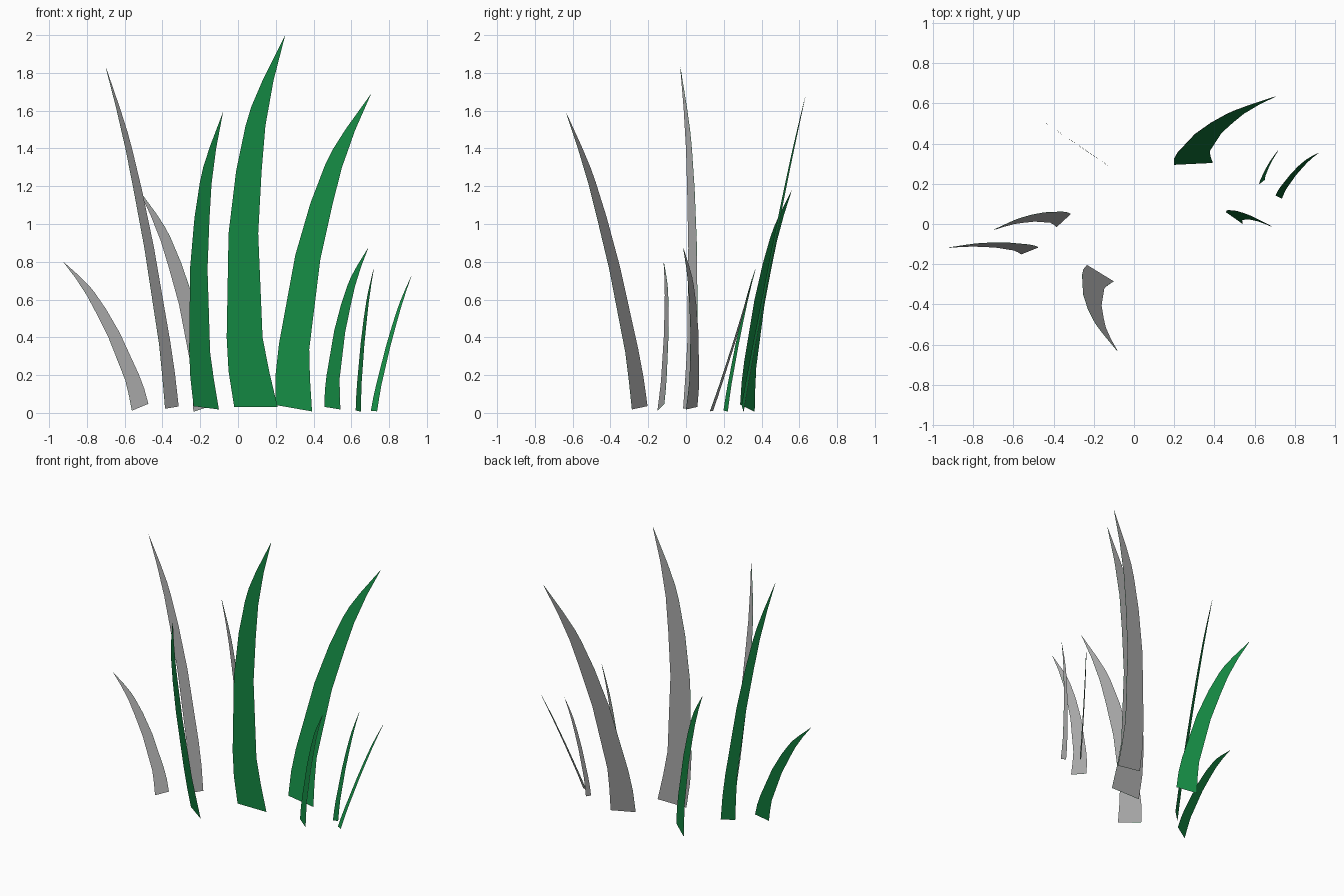
import bpy
from mathutils import Vector

cube = bpy.data.objects.get("Cube")
if cube:
    bpy.data.objects.remove(cube, do_unlink=True)


def make_material(name, rgb):
    mat = bpy.data.materials.new(name)
    mat.use_nodes = True
    mat.diffuse_color = (*rgb, 1)
    bsdf = next(n for n in mat.node_tree.nodes if n.type == 'BSDF_PRINCIPLED')
    bsdf.inputs["Base Color"].default_value = (*rgb, 1)
    return mat


green = make_material("grass green", (0.007, 0.245, 0.055))
gray = make_material("underside gray", (0.4, 0.4, 0.4))

# Shared blade profile: height, left edge, right edge; closed by a tip
ROWS = [(0.03, -0.02, 0.21), (0.22, -0.05, 0.165), (0.4, -0.06, 0.13),
        (0.95, -0.05, 0.107), (1.28, -0.01, 0.125), (1.52, 0.04, 0.145),
        (1.62, 0.07, 0.163), (1.76, 0.13, 0.188)]
TIP = (0.25, 2.0)
BASE_X, BASE_Z, BASE_WIDTH = 0.095, 0.03, 0.23
HALF_GAP = 0.001


def make_blade(name, base, tip, across, width):
    """Flat bent blade from base middle to tip; across points along its base."""
    base, tip, across = Vector(base), Vector(tip), Vector(across)
    length = (tip - base).length
    up = (tip - base).normalized()
    side = (across - up * across.dot(up)).normalized()
    normal = side.cross(up)

    # Scale the profile, then turn its chord onto the base-to-tip line
    sx = width / BASE_WIDTH
    lean = (TIP[0] - BASE_X) * sx
    rise = (length ** 2 - lean ** 2) ** 0.5
    sz = rise / (TIP[1] - BASE_Z)
    x_axis = (side * rise + up * lean) / length
    z_axis = (up * rise - side * lean) / length

    def place(x, z):
        return base + x_axis * (x - BASE_X) * sx + z_axis * (z - BASE_Z) * sz

    outline = [place(x, z) for z, left, right in ROWS for x in (left, right)]
    outline.append(place(*TIP))
    count = len(outline)

    faces = [(i, i + 1, i + 3, i + 2) for i in range(0, count - 3, 2)]
    faces.append((count - 3, count - 2, count - 1))
    verts = [p + normal * HALF_GAP for p in outline]
    verts += [p - normal * HALF_GAP for p in outline]
    backs = [tuple(i + count for i in reversed(f)) for f in faces]

    mesh = bpy.data.meshes.new(name)
    mesh.from_pydata(verts, [], faces + backs)
    mesh.materials.append(green)
    mesh.materials.append(gray)
    # Green upper side, gray underside
    for poly in mesh.polygons:
        poly.material_index = 0 if poly.normal.dot(normal) > 0 else 1
    obj = bpy.data.objects.new(name, mesh)
    bpy.context.scene.collection.objects.link(obj)


# Blades: name, base middle, tip, base direction, base width
BLADES = [
    ("center_blade", (0.095, 0.025, 0.03), (0.25, 0.025, 2.0), (1, 0, 0), 0.23),
    ("back_left_blade", (0.295, 0.3, 0.025), (0.705, 0.635, 1.69), (0.19, 0.01, -0.03), 0.197),
    ("front_blade", (-0.168, -0.245, 0.027), (-0.08, -0.635, 1.59), (0.13, -0.08, -0.015), 0.157),
    ("left_short_blade", (0.5, 0.03, 0.025), (0.69, -0.015, 0.875), (0.085, -0.06, -0.015), 0.103),
    ("left_thin_blade", (0.637, 0.21, 0.01), (0.72, 0.37, 0.77), (0.025, 0.02, -0.005), 0.035),
    ("left_outer_thin_blade", (0.72, 0.135, 0.01), (0.92, 0.355, 0.73), (0.03, -0.015, -0.005), 0.036),
    ("back_right_blade", (-0.18, 0.325, 0.025), (-0.525, 0.56, 1.18), (-0.83, 0.56, -0.2), 0.14),
    ("right_tall_blade", (-0.35, 0.018, 0.028), (-0.7, -0.03, 1.83), (-0.07, -0.065, -0.015), 0.097),
    ("right_short_blade", (-0.518, -0.133, 0.03), (-0.925, -0.118, 0.8), (-0.085, -0.035, -0.04), 0.1),
]
for blade in BLADES:
    make_blade(*blade)
